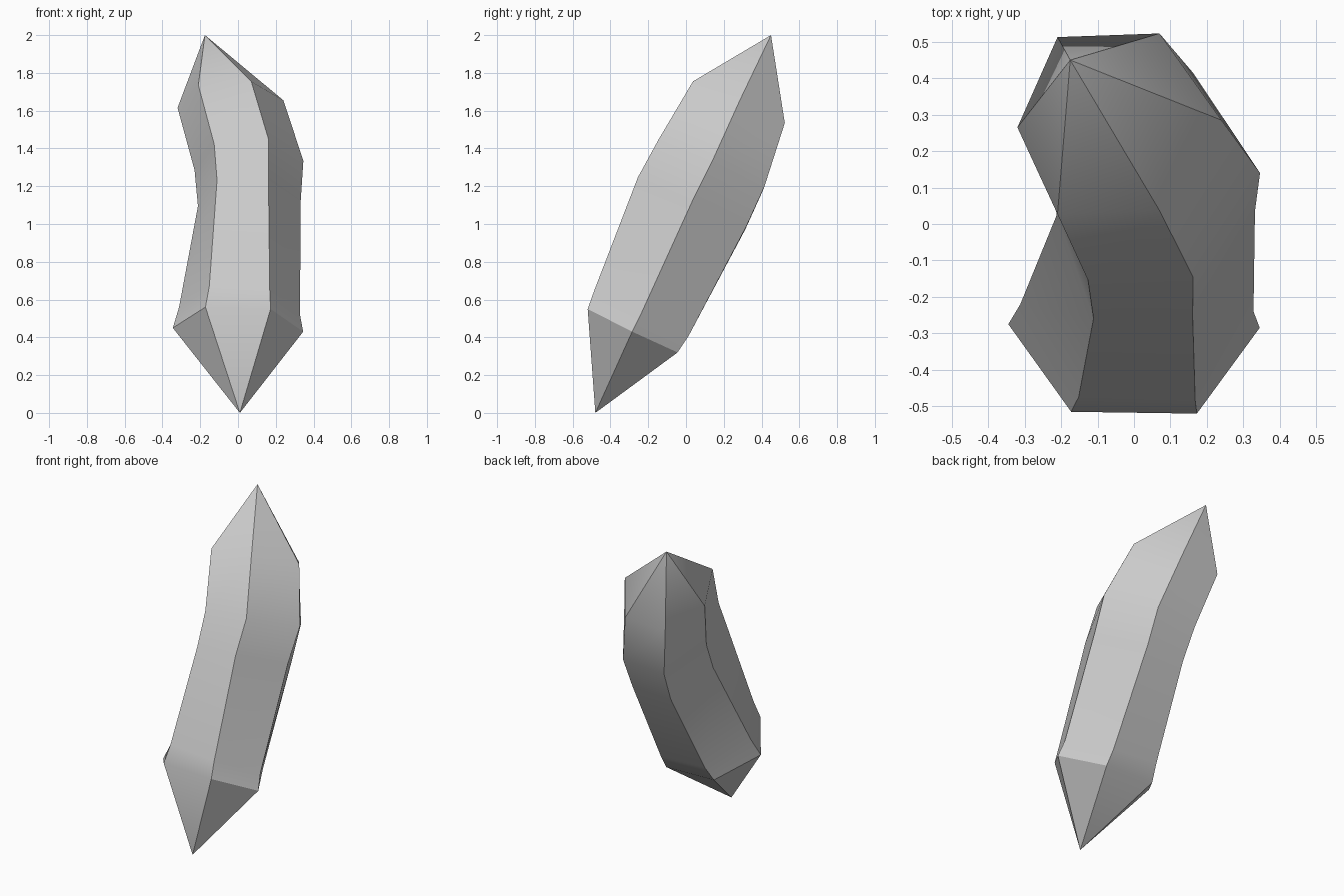
import bpy
import bmesh
import math
from mathutils import Vector

cube = bpy.data.objects.get("Cube")
if cube:
    bpy.data.objects.remove(cube, do_unlink=True)


def make_material(name, colour):
    mat = bpy.data.materials.new(name)
    mat.use_nodes = True
    mat.diffuse_color = colour
    mat.node_tree.nodes["Principled BSDF"].inputs["Base Color"].default_value = colour
    return mat


def hexagon(centre, side, front, skew):
    """Tilted six-sided cross-section; skew shifts its front and back edges in x."""
    centre, side, front = Vector(centre), Vector(side), Vector(front)
    shift = Vector((skew, 0, 0))
    half = side / 2
    return [
        centre + side,
        centre + shift - front + half,
        centre + shift - front - half,
        centre - side,
        centre + shift + front - half,
        centre + shift + front + half,
    ]


def loft_with_tips(name, sections, bottom, top, material):
    """Join the cross-sections with quads and close both ends with points."""
    bm = bmesh.new()
    rings = [[bm.verts.new(p) for p in hexagon(*s)] for s in sections]
    low, high = bm.verts.new(bottom), bm.verts.new(top)
    count = len(rings[0])
    for i in range(count):
        j = (i + 1) % count
        for a, b in zip(rings, rings[1:]):
            bm.faces.new((a[i], a[j], b[j], b[i]))
        bm.faces.new((low, rings[0][j], rings[0][i]))
        bm.faces.new((high, rings[-1][i], rings[-1][j]))
    bmesh.ops.recalc_face_normals(bm, faces=bm.faces)
    mesh = bpy.data.meshes.new(name)
    bm.to_mesh(mesh)
    bm.free()
    mesh.materials.append(material)
    obj = bpy.data.objects.new(name, mesh)
    bpy.context.collection.objects.link(obj)
    return obj


# Bent crystal shaft: centre, side vector, front vector, skew for each section
sections = [
    ((0, -.28, .44), (.345, -.005, -.01), (0, -.238, .115), 0),
    ((.008, -.23, .54), (.32, -.01, -.02), (0, -.25, .12), 0),
    ((.06, .03, 1.11), (.272, .005, .015), (0, -.287, .13), -.035),
    ((.058, .13, 1.31), (.288, .01, .025), (0, -.28, .125), -.04),
    ((-.04, .275, 1.635), (.28, .01, .02), (0, -.243, .11), -.03),
]
grey = make_material("stone grey", (.6, .6, .6, 1))
crystal = loft_with_tips("crystal", sections, (.01, -.48, 0), (-.175, .45, 2), grey)

# Soft bends along the shaft, crisp ridges between the sides
bpy.ops.object.select_all(action="DESELECT")
crystal.select_set(True)
bpy.context.view_layer.objects.active = crystal
bpy.ops.object.shade_smooth_by_angle(angle=math.radians(30))
